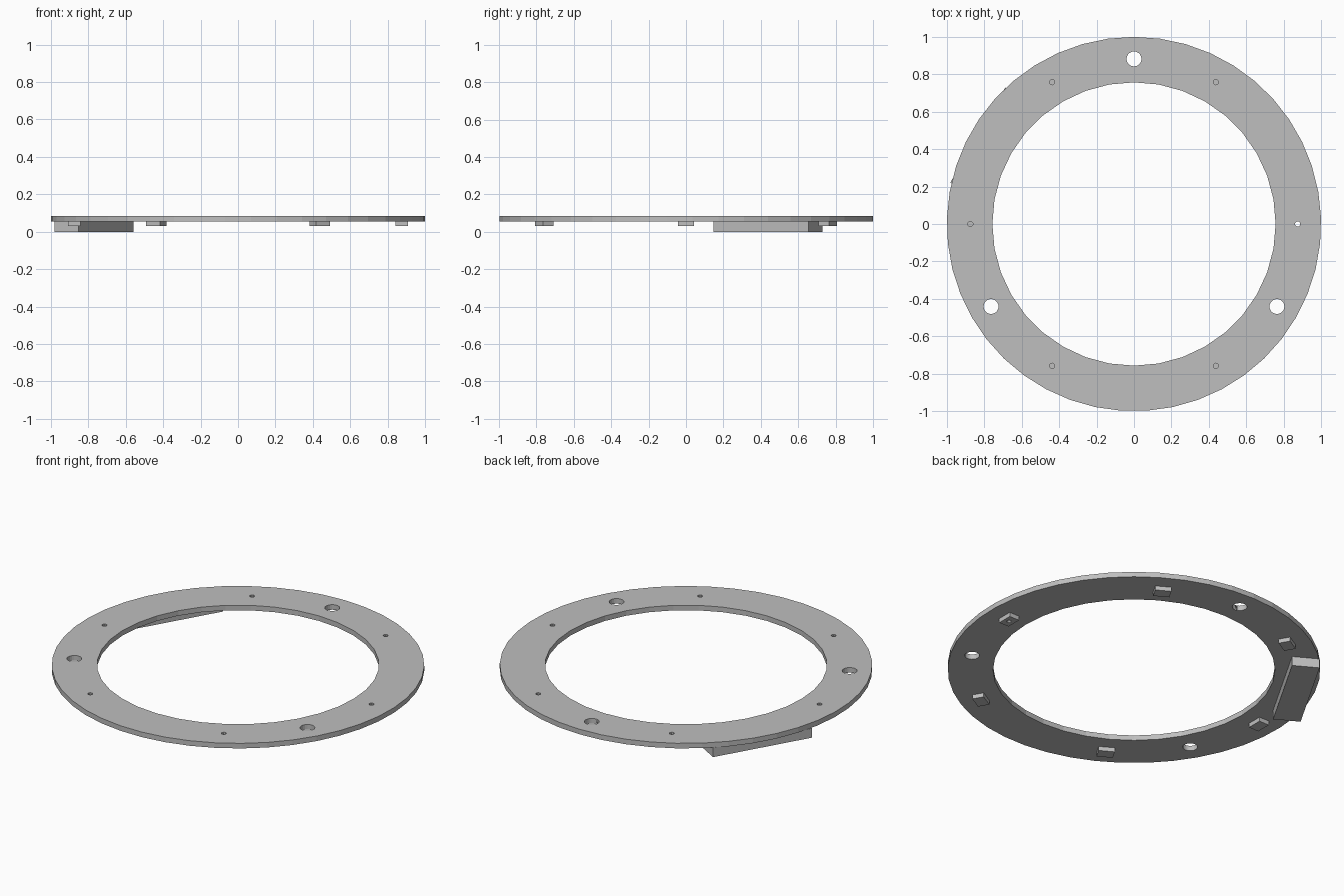
import bpy, bmesh
from math import radians, cos, sin
from mathutils import Matrix, Vector

cube = bpy.data.objects.get("Cube")
if cube:
    bpy.data.objects.remove(cube, do_unlink=True)

grey = bpy.data.materials.new("light grey")
grey.use_nodes = True
colour = (0.52, 0.52, 0.52, 1)
grey.diffuse_color = colour
grey.node_tree.nodes["Principled BSDF"].inputs["Base Color"].default_value = colour

BOTTOM, TOP, BLOCK_BOTTOM = 0.055, 0.085, 0.03


def add_object(name, bm):
    mesh = bpy.data.meshes.new(name)
    bm.to_mesh(mesh)
    bm.free()
    mesh.materials.append(grey)
    obj = bpy.data.objects.new(name, mesh)
    bpy.context.collection.objects.link(obj)
    return obj


def disc(name, radius, sides, z0, z1, centre=(0, 0)):
    bm = bmesh.new()
    place = Matrix.Translation((*centre, (z0 + z1) / 2))
    bmesh.ops.create_cone(bm, cap_ends=True, segments=sides, radius1=radius,
                          radius2=radius, depth=z1 - z0, matrix=place)
    return add_object(name, bm)


def box(name, centre, size, angle, z0, z1):
    bm = bmesh.new()
    place = (Matrix.Translation((*centre, (z0 + z1) / 2))
             @ Matrix.Rotation(radians(angle), 4, "Z")
             @ Matrix.Diagonal((*size, z1 - z0, 1)))
    bmesh.ops.create_cube(bm, size=1, matrix=place)
    return add_object(name, bm)


def cut(target, cutter):
    mod = target.modifiers.new(cutter.name, "BOOLEAN")
    mod.operation = "DIFFERENCE"
    mod.solver = "EXACT"
    mod.object = cutter
    cutter.hide_render = True
    cutter.hide_set(True)
    cutter.display_type = "WIRE"


def polar(radius, angle):
    return Vector((cos(radians(angle)), sin(radians(angle)))) * radius


# Flat ring with a wide central opening
ring = disc("ring", 1, 45, BOTTOM, TOP)
cut(ring, disc("opening_cutter", 0.757, 36, 0, 0.2))

# Three large mounting holes
for i, angle in enumerate((90, 210, 330)):
    cut(ring, disc(f"mount_hole_cutter_{i}", 0.04, 20, 0, 0.2, polar(0.882, angle)))

# Six small holes over blocks; only the first is drilled right through
for i in range(6):
    spot = polar(0.875, i * 60)
    block = box(f"block_{i}", spot, (0.065, 0.088), i * 60, BLOCK_BOTTOM, BOTTOM)
    drill = disc(f"pin_hole_cutter_{i}", 0.014, 10, 0, 0.2, spot)
    cut(ring, drill)
    if i == 0:
        cut(block, drill)

# Long housing under the ring
box("housing", (-0.77, 0.438), (0.587, 0.15), 60, 0, BOTTOM)
